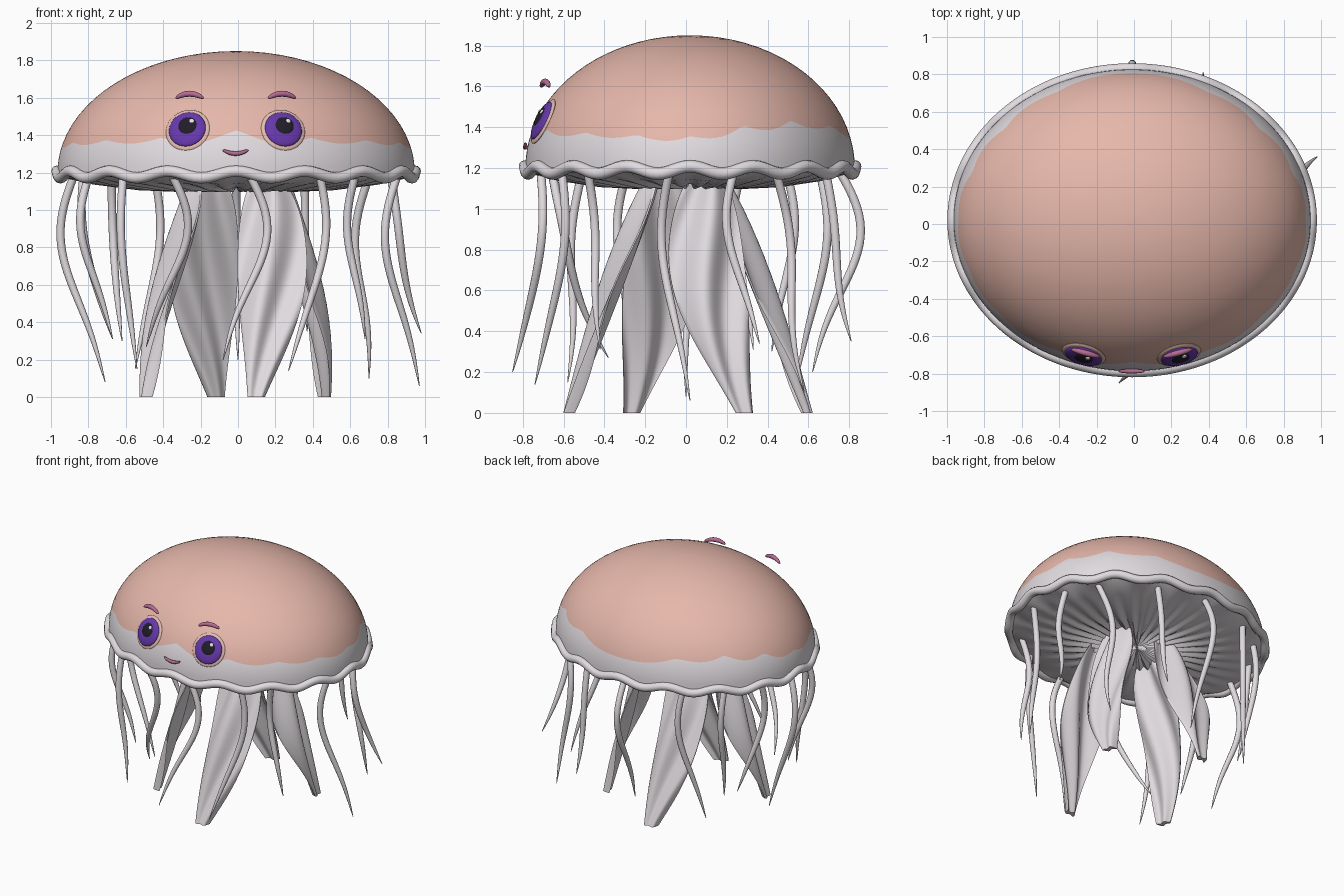
import bpy
import bmesh
from math import sin, cos, pi, asin, radians, tau
from mathutils import Vector, Matrix

cube = bpy.data.objects.get("Cube")
if cube:
    bpy.data.objects.remove(cube)


def material(name, rgb):
    mat = bpy.data.materials.new(name)
    mat.use_nodes = True
    mat.diffuse_color = (*rgb, 1)
    bsdf = mat.node_tree.nodes["Principled BSDF"]
    bsdf.inputs["Base Color"].default_value = (*rgb, 1)
    bsdf.inputs["Roughness"].default_value = 0.7
    return mat


PINK = material("salmon pink", (0.79, 0.475, 0.405))
PALE = material("pale grey", (0.75, 0.71, 0.74))
SKIN = material("eyelid pink", (0.76, 0.5, 0.43))
PURPLE = material("iris purple", (0.13, 0.04, 0.4))
BLACK = material("pupil black", (0.015, 0.012, 0.022))
WHITE = material("glint white", (0.9, 0.9, 0.9))
MAUVE = material("mauve", (0.47, 0.15, 0.29))

CENTRE = Vector((-0.01, 0.02, 0))
RX, RY, RIM_Z, DOME_H = 0.955, 0.807, 1.2, 0.65
WAVES = 16


def finish(name, bm, mats):
    bmesh.ops.recalc_face_normals(bm, faces=bm.faces)
    mesh = bpy.data.meshes.new(name)
    bm.to_mesh(mesh)
    bm.free()
    for m in mats:
        mesh.materials.append(m)
    ob = bpy.data.objects.new(name, mesh)
    bpy.context.collection.objects.link(ob)
    bpy.ops.object.select_all(action='DESELECT')
    ob.select_set(True)
    bpy.context.view_layer.objects.active = ob
    bpy.ops.object.shade_smooth_by_angle(angle=radians(50))


def loft(name, rings, mats, cyclic=False, mat_from=None):
    """Skin a list of equal rings; rings from mat_from on use the second colour."""
    bm = bmesh.new()
    rows = [[bm.verts.new(p) for p in ring] for ring in rings]
    n = len(rows[0])
    for i in range(len(rows) if cyclic else len(rows) - 1):
        a, b = rows[i], rows[(i + 1) % len(rows)]
        for j in range(n):
            k = (j + 1) % n
            f = bm.faces.new((a[j], a[k], b[k], b[j]))
            f.material_index = int(mat_from is not None and i >= mat_from)
    if not cyclic:
        bm.faces.new(rows[0])
        bm.faces.new(rows[-1]).material_index = int(mat_from is not None)
    finish(name, bm, mats)


def tube(name, path, radius, mat, ref, cyclic=False, sides=12):
    """Round tube along a path; radius is a function of 0..1."""
    rings, n = [], len(path)
    for i, p in enumerate(path):
        after = path[(i + 1) % n] if cyclic else path[min(i + 1, n - 1)]
        before = path[i - 1] if cyclic else path[max(i - 1, 0)]
        d = (after - before).normalized()
        u = d.cross(ref).normalized()
        v = d.cross(u)
        r = radius(i / (n - 1))
        rings.append([p + (u * cos(a) + v * sin(a)) * r
                      for a in (tau * k / sides for k in range(sides))])
    loft(name, rings, [mat], cyclic)


def oval(angle, r, z):
    return CENTRE + Vector((RX * r * cos(angle), RY * r * sin(angle), z))


def rim_height(a):
    return 1.185 + 0.018 * cos(WAVES * a)


def border_height(a):
    # scalloped edge between the pink cap and the pale skirt
    front = max(0, -sin(a))
    lobes = (1 - abs(sin(WAVES / 2 * a + 0.6 * sin(2 * a)))) * (0.03 + 0.01 * sin(3 * a))
    rise = (0.07 if sin(a) > 0 else 0.015) * abs(sin(2 * a))
    return 1.325 + rise + 0.02 * front + 0.04 * front ** 60 + lobes


# Bell: pleated underside, pale skirt and pink cap in one closed skin
SEG = WAVES * 12
angles = [tau * k / SEG for k in range(SEG)]
rings = []
for r, z in ((0.01, 1.12), (0.15, 1.115), (0.3, 1.11), (0.55, 1.115), (0.8, 1.14), (0.93, 1.165)):
    pleat = 0.02 * (1 - r) * min(1, 8 * r)
    rings.append([oval(a, r, z + pleat * cos(32 * a)) for a in angles])
rings.append([oval(a, 1, rim_height(a)) for a in angles])
SKIRT, CAP = 5, 16
for i in range(1, SKIRT + 1):
    ring = []
    for a in angles:
        phi = asin((border_height(a) - RIM_Z) / DOME_H) * i / SKIRT
        ring.append(oval(a, cos(phi), RIM_Z + DOME_H * sin(phi)))
    rings.append(ring)
border_row = len(rings) - 1
for i in range(1, CAP + 1):
    ring = []
    for a in angles:
        low = asin((border_height(a) - RIM_Z) / DOME_H)
        phi = low + (pi / 2 - 0.005 - low) * i / CAP
        ring.append(oval(a, cos(phi), RIM_Z + DOME_H * sin(phi)))
    rings.append(ring)
loft("bell", rings, [PALE, PINK], mat_from=border_row)

# Wavy rolled rim
tube("bell_rim", [oval(a, 1.003, rim_height(a) + 0.005) for a in angles],
     lambda t: 0.03, PALE, Vector((0, 0, 1)), cyclic=True)

# Four broad frilled arms: top xy, foot xy, facing angle, sideways bow
ARMS = [((0.16, -0.17), (0.1, -0.58), -85, 0.05), ((0.25, 0.1), (0.47, 0.29), 15, -0.07),
        ((-0.15, 0.17), (-0.12, 0.6), 95, 0.05), ((-0.24, -0.1), (-0.5, -0.27), 195, -0.05)]
ROWS, COLS = 32, 24
for n, (top, foot, facing, bow) in enumerate(ARMS):
    rings = []
    for i in range(ROWS + 1):
        t = i / ROWS
        mid = Vector((*top, 1.14)).lerp(Vector((*foot, 0)), t)
        ang = radians(facing) + 0.4 * (t - 0.5)
        out = Vector((cos(ang), sin(ang), 0))
        side = Vector((-out.y, out.x, 0))
        half = 0.05 + 0.04 * (1 - t) + 0.11 * sin(pi * t ** 0.75)
        mid = mid + (side * bow + out * 0.02) * sin(pi * t)
        front, back = [], []
        for j in range(COLS + 1):
            u = 2 * j / COLS - 1
            fold = 0.2 * half * sin(4.5 * u + 6 * t) - 0.2 * half * u * u
            thick = 0.004 + 0.016 * (1 - u * u)
            p = mid + side * half * u + out * fold
            front.append(p + out * thick)
            back.append(p - out * thick)
        rings.append(front + back[::-1])
    loft(f"frilled_arm_{n + 1}", rings, [PALE])

# Thin tentacles: start angle, tip x y z, sideways sway x y
TENTACLES = [
    (-85, -0.08, -0.85, 0.2, 0.11, 0.02), (-59, 0.27, -0.74, 0.14, 0.05, 0.03),
    (-43, 0.68, -0.42, 0.31, -0.05, 0.03), (-8, 0.97, 0.02, 0.06, -0.08, -0.05),
    (17, 0.98, 0.36, 0.34, 0.02, -0.05), (35, 0.7, 0.58, 0.1, -0.08, 0.06),
    (65, 0.37, 0.81, 0.35, 0, 0.03), (90, 0, 0.62, 0.2, 0, 0.12),
    (120, -0.55, 0.54, 0.15, 0.04, 0.05), (140, -0.62, 0.42, 0.3, 0, 0.05),
    (160, -0.67, 0.33, 0.31, -0.02, -0.05), (182, -0.71, 0, 0.08, -0.09, 0.03),
    (205, -0.67, -0.29, 0.31, -0.06, -0.05), (226, -0.54, -0.58, 0.15, -0.02, -0.05),
    (247, -0.49, -0.38, 0.27, 0.1, 0.03)]
for n, (deg, x, y, z, sx, sy) in enumerate(TENTACLES):
    start, tip = oval(radians(deg), 0.91, 1.18), Vector((x, y, z))
    path = []
    for i in range(29):
        t = i / 28
        swing = 0.7 * sin(pi * t) + 0.4 * sin(tau * t)
        p = start.lerp(tip, t * t) + Vector((sx, sy, 0)) * swing
        p.z = start.z + (z - start.z) * t
        path.append(p)
    tube(f"tentacle_{n + 1}", path, lambda t: 0.02 * (1 - t ** 4) + 0.002,
         PALE, Vector((0, 1, 0)), sides=10)


# Face
def lens(name, place, x, y, lift, r, depth, mat):
    bm = bmesh.new()
    bmesh.ops.create_uvsphere(bm, u_segments=32, v_segments=16, radius=1)
    local = Matrix.Translation((x, y, lift)) @ Matrix.Diagonal((r, r, depth, 1))
    bmesh.ops.transform(bm, matrix=place @ local, verts=bm.verts)
    finish(name, bm, [mat])


def arc(name, mid, half, lift, slant, r):
    path = []
    for i in range(17):
        u = i / 8 - 1
        path.append(Vector(mid) + Vector((half * u, slant * u, lift * (1 - u * u))))
    tube(name, path, lambda t: r * (0.3 + 0.7 * sin(pi * t) ** 0.5), MAUVE, Vector((0, 0, 1)))


for label, s in (("right", -1), ("left", 1)):
    dx, dz = 0.256 * s - 0.004, 1.43 - RIM_Z
    dy = -RY * (1 - (dx / RX) ** 2 - (dz / DOME_H) ** 2) ** 0.5
    normal = Vector((dx / RX ** 2, dy / RY ** 2, dz / DOME_H ** 2)).normalized()
    spot = CENTRE + Vector((dx, dy, dz + RIM_Z))
    place = Matrix.Translation(spot) @ normal.to_track_quat('Z', 'Y').to_matrix().to_4x4()
    lens(f"{label}_eyelid", place, 0, 0, -0.006, 0.12, 0.018, SKIN)
    lens(f"{label}_iris", place, 0, 0, 0.004, 0.101, 0.024, PURPLE)
    lens(f"{label}_pupil", place, 0.003, 0.01, 0.02, 0.053, 0.014, BLACK)
    lens(f"{label}_glint", place, 0.024, 0.036, 0.026, 0.015, 0.008, WHITE)
    arc(f"{label}_eyebrow", (0.247 * s - 0.012, -0.69, 1.598), 0.074, 0.024, 0.02 * s, 0.016)
arc("mouth", (-0.013, -0.787, 1.322), 0.068, -0.02, 0, 0.012)
